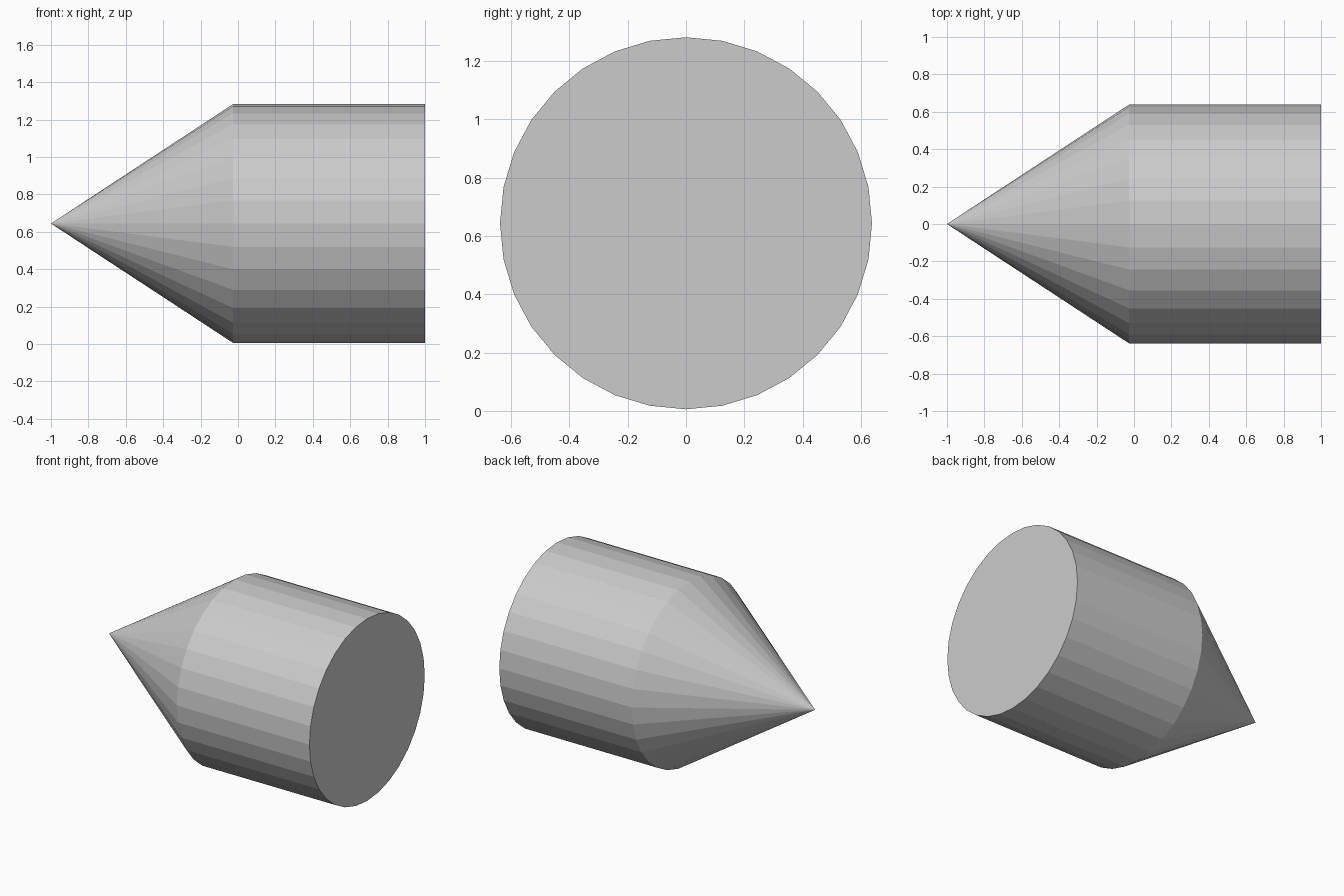
import bpy
from math import pi

if "Cube" in bpy.data.objects:
    bpy.data.objects.remove(bpy.data.objects["Cube"])

SIDES, RADIUS, AXIS_Z = 32, 0.638, 0.644
TIP, SHOULDER, BASE = -1.0, -0.027, 1.0


def centre(a, b):
    return ((a + b) / 2, 0, AXIS_Z)


# Cylindrical body, lying along x with a closed flat end
bpy.ops.mesh.primitive_cylinder_add(
    vertices=SIDES, radius=RADIUS, depth=BASE - SHOULDER,
    location=centre(SHOULDER, BASE), rotation=(0, -pi / 2, 0))
bpy.context.object.name = "body"

# Pointed nose cone, tip towards -x
bpy.ops.mesh.primitive_cone_add(
    vertices=SIDES, radius1=RADIUS, radius2=0, depth=SHOULDER - TIP,
    location=centre(TIP, SHOULDER), rotation=(0, -pi / 2, 0))
bpy.context.object.name = "nose_cone"
